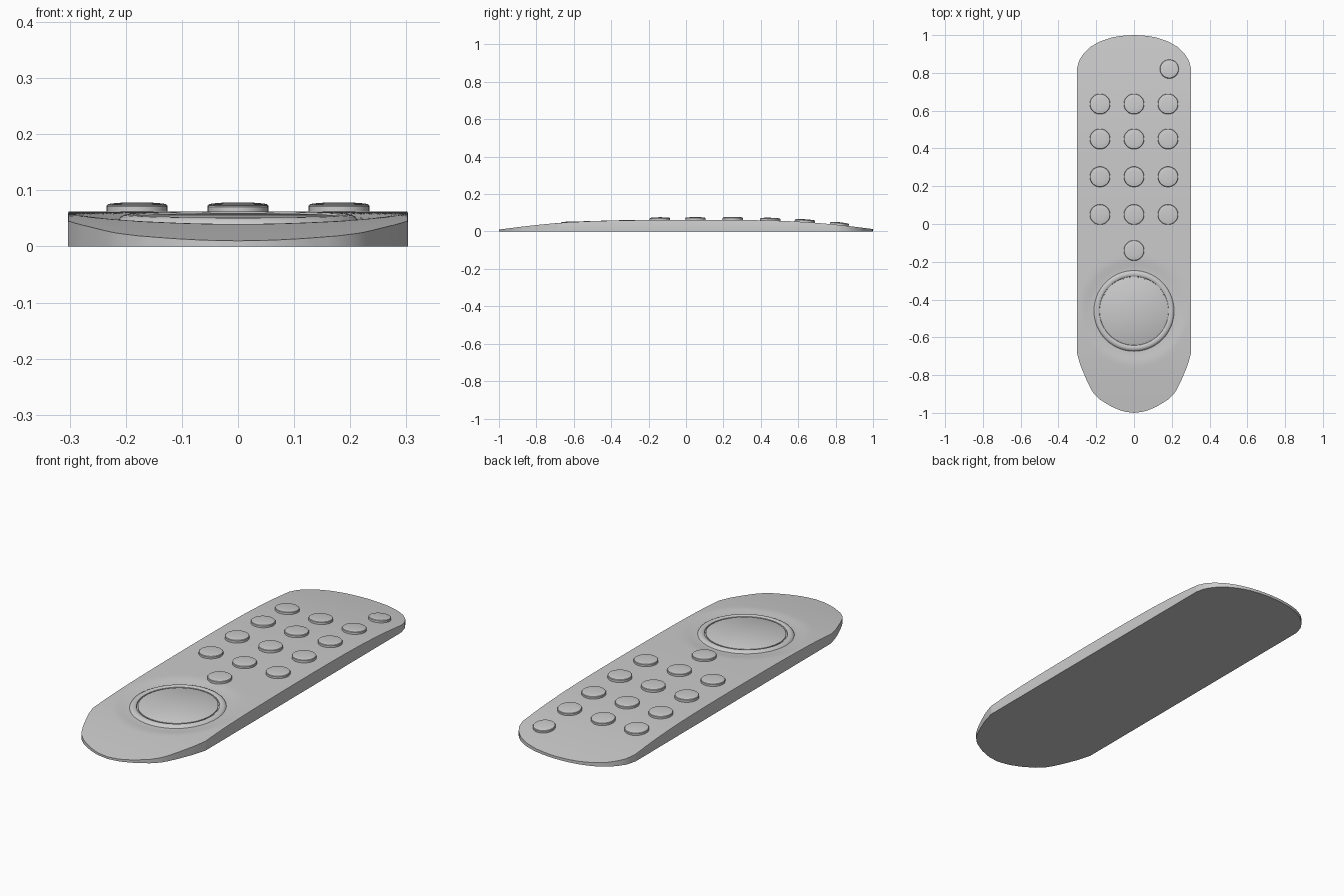
import bpy, bmesh, math
from mathutils import Matrix

if "Cube" in bpy.data.objects:
    bpy.data.objects.remove(bpy.data.objects["Cube"])

HALF_W = 0.303
DIAL_Y = -0.46
# side profile of the top surface (y, z) and half outlines of both ends (x, y)
TOP = [(-1, .010), (-.8, .036), (-.6, .052), (-.4, .0585), (-.2, .061), (0, .062),
       (.2, .062), (.4, .0605), (.6, .054), (.8, .038), (1, .013)]
FRONT = [(0, -1), (.06, -.992), (.12, -.967), (.18, -.93), (.22, -.89), (.25, -.83), (.285, -.745), (HALF_W, -.68)]
BACK = [(0, 1), (.06, .997), (.12, .987), (.18, .967), (.23, .938), (.265, .905), (.29, .868), (HALF_W, .82)]


def lerp(pts, t):
    for (a, va), (b, vb) in zip(pts, pts[1:]):
        if t <= b:
            return va + (vb - va) * (t - a) / (b - a)
    return pts[-1][1]


def top(y):
    # average of nearby samples softens the profile's corners
    if abs(y) > 0.93:
        return lerp(TOP, y)
    r = min(0.1, 1 - abs(y))
    return sum(lerp(TOP, y + k * r / 2) for k in range(-2, 3)) / 5


def slope(y):
    return math.atan((top(y + .03) - top(y - .03)) / .06)


def finish(name, bm, angle=35):
    bmesh.ops.recalc_face_normals(bm, faces=bm.faces)
    me = bpy.data.meshes.new(name)
    bm.to_mesh(me)
    bm.free()
    ob = bpy.data.objects.new(name, me)
    bpy.context.collection.objects.link(ob)
    bpy.ops.object.select_all(action='DESELECT')
    ob.select_set(True)
    bpy.context.view_layer.objects.active = ob
    bpy.ops.object.shade_smooth_by_angle(angle=math.radians(angle))
    return ob


def lathe(name, profile, x, y, z, tilt, n=48):
    """Spin (radius, height) pairs about an axis tilted with the surface."""
    bm = bmesh.new()
    vs = [bm.verts.new((r, 0, h)) for r, h in profile]
    es = [bm.edges.new(p) for p in zip(vs, vs[1:])]
    bmesh.ops.spin(bm, geom=vs + es, axis=(0, 0, 1), cent=(0, 0, 0),
                   angle=math.tau, steps=n)
    bmesh.ops.remove_doubles(bm, verts=bm.verts, dist=1e-5)
    bm.transform(Matrix.Translation((x, y, z)) @ Matrix.Rotation(tilt, 4, 'X'))
    return finish(name, bm)


# body: grid top with a shallow basin around the dial, flat underside
NU, NV = 40, 120
bm = bmesh.new()
grid, base = [], []
for i in range(NU + 1):
    x = -HALF_W * math.cos(math.pi * i / NU)
    y0, y1 = lerp(FRONT, abs(x)), lerp(BACK, abs(x))
    col, low = [], []
    for j in range(NV + 1):
        y = y0 + (y1 - y0) * j / NV
        t = min(1, max(0, (0.29 - math.hypot(x, y - DIAL_Y)) / 0.08))
        z = top(y) - 0.008 * t * t * (3 - 2 * t)
        if i in (0, NU):
            z -= 0.003
        col.append(bm.verts.new((x, y, z)))
        edge = i in (0, NU) or j in (0, NV)
        low.append(bm.verts.new((x, y, 0)) if edge else None)
    grid.append(col)
    base.append(low)
for i in range(NU):
    for j in range(NV):
        bm.faces.new((grid[i][j], grid[i + 1][j], grid[i + 1][j + 1], grid[i][j + 1]))
rim = ([(i, 0) for i in range(NU)] + [(NU, j) for j in range(NV)] +
       [(i, NV) for i in range(NU, 0, -1)] + [(0, j) for j in range(NV, 0, -1)])
for (a, b), (c, d) in zip(rim, rim[1:] + rim[:1]):
    bm.faces.new((grid[a][b], base[a][b], base[c][d], grid[c][d]))
bm.faces.new([base[a][b] for a, b in rim])
finish("remote_body", bm)

# buttons: low domed discs following the top surface
def button(name, x, y, r, extra=0):
    prof = [(r, -.012), (r, .009 + extra), (r - .002, .0115 + extra),
            (r - .008, .013 + extra), (r * .5, .0145 + extra), (0, .015 + extra)]
    lathe(name, prof, x, y, top(y), slope(y))


for row, y in enumerate((.635, .45, .25, .05)):
    for col, x in enumerate((-.18, 0, .18)):
        button(f"button_{row + 1}_{col + 1}", x, y, .054, .002 if row == 2 else 0)
button("button_single", 0, -.14, .054)
button("power_button", .187, .82, .05)

# round dial: raised rounded ring with a flat disc inside a thin groove
tilt = math.atan(.028)
lathe("dial_ring", [(.181, -.008), (.183, .001), (.188, .004), (.195, .0052),
                    (.203, .004), (.209, .001), (.214, -.006)], 0, DIAL_Y, .052, tilt, 72)
lathe("dial_disc", [(.177, -.01), (.177, .001), (.174, .0025), (0, .0025)],
      0, DIAL_Y, .052, tilt, 72)
